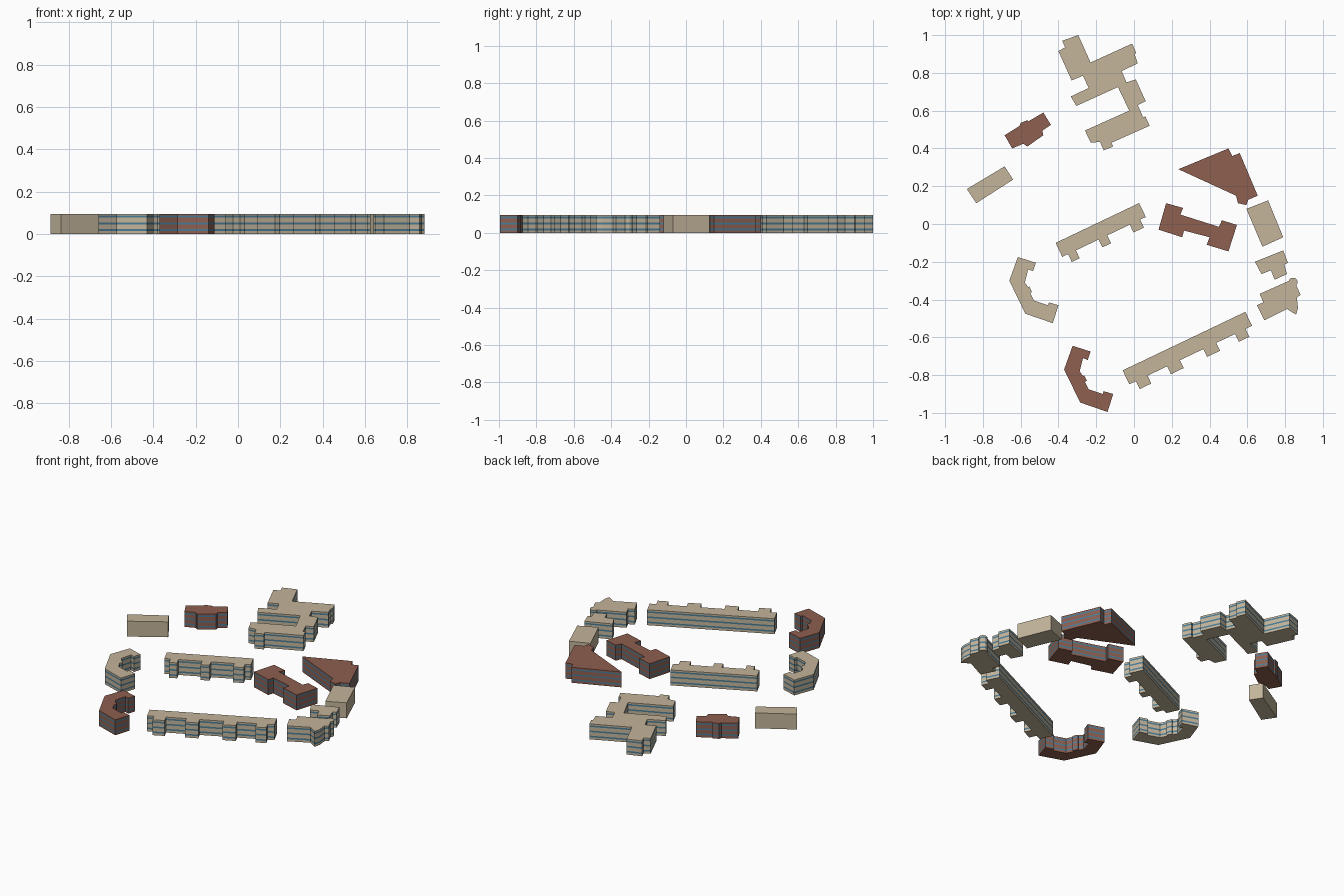
import bpy, bmesh
from math import sin, cos, radians
from mathutils import Vector

if "Cube" in bpy.data.objects:
    bpy.data.objects.remove(bpy.data.objects["Cube"])

HEIGHT = 0.095
FLOORS = 3


def material(name, rgb):
    m = bpy.data.materials.new(name)
    m.diffuse_color = (*rgb, 1)
    m.use_nodes = True
    m.node_tree.nodes["Principled BSDF"].inputs["Base Color"].default_value = m.diffuse_color
    return m


TAN = material("tan_stone", (0.55, 0.46, 0.33))
RED = material("red_brick", (0.27, 0.115, 0.08))
GLASS = material("window_glass", (0.07, 0.20, 0.30))


def building(name, outline, wall, windows=True):
    """Extrude a footprint, storey by storey, with a ribbon of glass on each floor."""
    levels = [0.0]
    if windows:
        storey = HEIGHT / FLOORS
        for i in range(FLOORS):
            levels += [(i + 0.42) * storey, (i + 0.72) * storey]
    levels.append(HEIGHT)
    bm = bmesh.new()
    rings = [[bm.verts.new((x, y, z)) for x, y in outline] for z in levels]
    bm.faces.new(rings[0])
    bm.faces.new(rings[-1])
    n = len(outline)
    for k in range(len(levels) - 1):
        a, b = rings[k], rings[k + 1]
        for i in range(n):
            j = (i + 1) % n
            f = bm.faces.new((a[i], a[j], b[j], b[i]))
            f.material_index = k % 2 if windows else 0
    bmesh.ops.recalc_face_normals(bm, faces=bm.faces)
    mesh = bpy.data.meshes.new(name)
    bm.to_mesh(mesh)
    bm.free()
    mesh.materials.append(wall)
    mesh.materials.append(GLASS)
    obj = bpy.data.objects.new(name, mesh)
    bpy.context.collection.objects.link(obj)
    return obj


def comb(origin, length, bays, angle=25.5, depth=0.082, bay_depth=0.128):
    """Long slab with projecting bays along its front side."""
    pts = [(0, 0), (0, -depth)]
    for a, b in bays:
        pts += [(a, -depth), (a, -bay_depth), (b, -bay_depth), (b, -depth)]
    pts += [(length, -depth), (length, 0)]
    c, s = cos(radians(angle)), sin(radians(angle))
    return [(origin[0] + u * c - v * s, origin[1] + u * s + v * c) for u, v in pts]


def shifted(outline, dx, dy):
    return [(x + dx, y + dy) for x, y in outline]


# Long terraces with bays
building("middle_terrace", comb((-0.415, -0.10), 0.49,
         [(0.034, 0.08), (0.213, 0.264), (0.396, 0.457)]), TAN)
building("front_terrace", comb((-0.06, -0.775), 0.72,
         [(0.039, 0.107), (0.222, 0.297), (0.434, 0.51), (0.62, 0.682)]), TAN)

# Pair of identical crescents
crescent = [(-.615, -.175), (-.52, -.205), (-.535, -.25), (-.56, -.24), (-.578, -.31),
            (-.56, -.335), (-.555, -.33), (-.54, -.36), (-.55, -.365), (-.53, -.405),
            (-.455, -.43), (-.45, -.415), (-.40, -.43), (-.43, -.525), (-.575, -.475),
            (-.66, -.30)]
building("tan_crescent", crescent, TAN)
building("red_crescent", shifted(crescent, 0.29, -0.47), RED)

# Large winged block at the back
building("winged_block", [
    (-.38, .97), (-.295, 1.0), (-.23, .855), (-.01, .955), (.012, .905), (.003, .90),
    (.02, .85), (-.065, .81), (-.04, .75), (.01, .765), (.062, .65), (.02, .63),
    (.048, .565), (.06, .57), (.083, .52), (-.12, .43), (-.11, .41), (-.16, .39),
    (-.18, .435), (-.228, .43), (-.26, .495), (-.025, .60), (-.085, .725),
    (-.305, .625), (-.335, .675), (-.24, .72), (-.27, .785), (-.33, .76),
    (-.40, .915), (-.365, .935)], TAN)

# Red blocks
building("small_red_block", [
    (-.685, .47), (-.605, .52), (-.60, .535), (-.565, .55), (-.56, .543), (-.48, .59),
    (-.44, .525), (-.485, .495), (-.48, .47), (-.565, .41), (-.585, .425),
    (-.645, .40)], RED)
building("red_h_block", [
    (.17, .11), (.26, .085), (.245, .05), (.45, -.015), (.465, .02), (.545, -.005),
    (.50, -.145), (.385, -.11), (.40, -.07), (.265, -.035), (.255, -.07),
    (.13, -.03)], RED)
building("red_wedge_block", [
    (.235, .29), (.50, .40), (.52, .36), (.56, .375), (.655, .15), (.605, .128),
    (.595, .10), (.55, .11), (.54, .15)], RED)

# Plain windowless boxes
building("left_plain_block", [(-.885, .185), (-.685, .305), (-.64, .235), (-.835, .11)],
         TAN, False)
building("right_plain_block", [(.595, .08), (.71, .125), (.79, -.07), (.68, -.12)],
         TAN, False)

# Right-hand blocks, the lower one with a round corner turret
building("stepped_block", [
    (.64, -.20), (.79, -.14), (.815, -.205), (.795, -.215), (.81, -.265), (.745, -.295),
    (.725, -.245), (.675, -.265)], TAN)
turret = [(.842 + .024 * cos(radians(a)), -.308 + .024 * sin(radians(a)))
          for a in range(165, -46, -30)]
building("turret_block", [(.665, -.37)] + turret + [
    (.882, -.375), (.862, -.39), (.868, -.445), (.858, -.48), (.81, -.45),
    (.69, -.51), (.65, -.43), (.685, -.415)], TAN)
